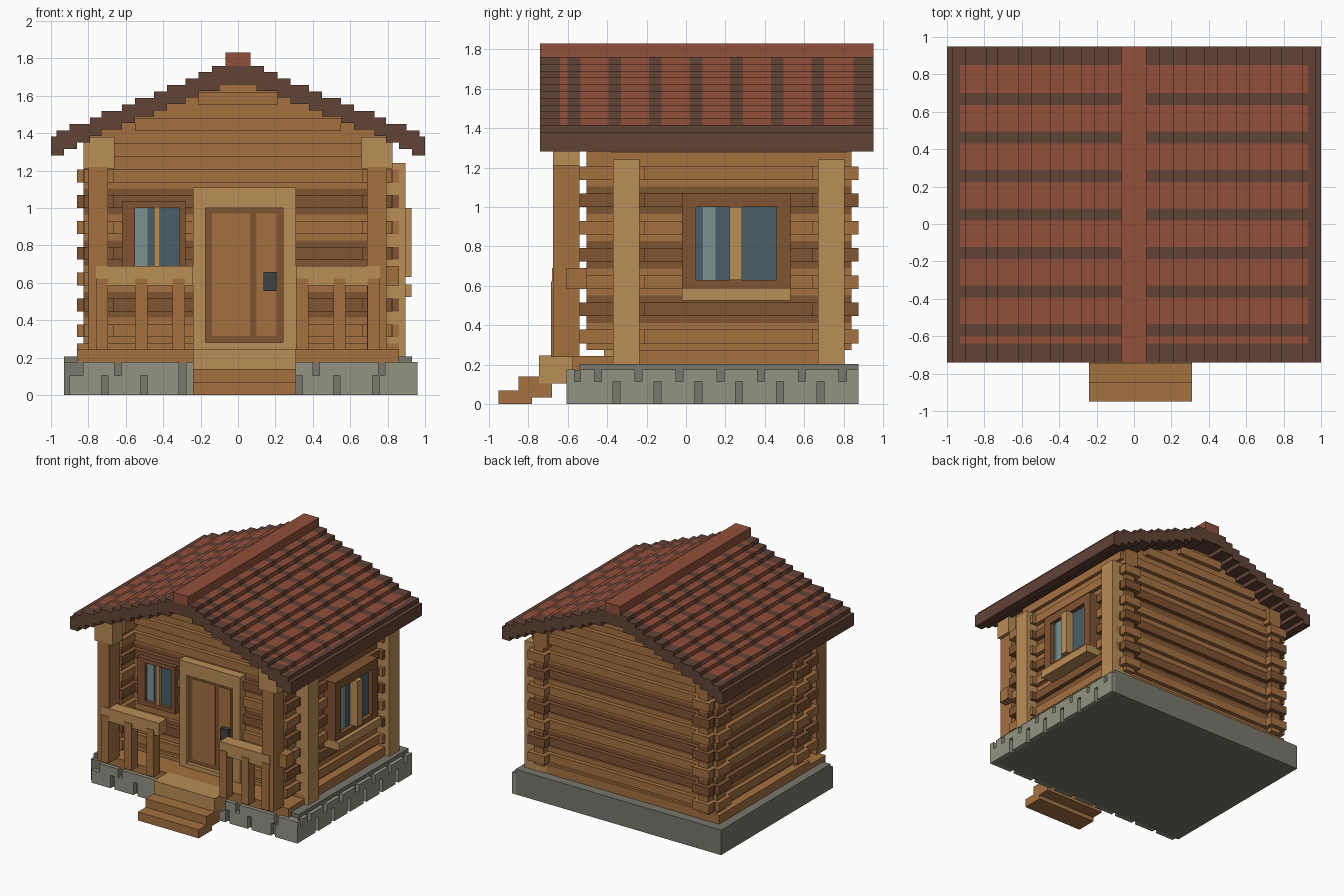
import bpy, bmesh

if "Cube" in bpy.data.objects:
    bpy.data.objects.remove(bpy.data.objects["Cube"])


def material(name, r, g, b):
    m = bpy.data.materials.new(name)
    m.diffuse_color = [((c / 255 + 0.055) / 1.055) ** 2.4 for c in (r, g, b)] + [1]
    m.use_nodes = True
    m.node_tree.nodes["Principled BSDF"].inputs["Base Color"].default_value = m.diffuse_color
    return m


WOOD = material("wood", 164, 113, 64)
LIGHT = material("light_wood", 186, 142, 86)
DARK = material("dark_wood", 128, 84, 50)
STONE = material("stone", 146, 146, 130)
GROUT = material("dark_stone", 120, 120, 108)
RED = material("red_tile", 146, 80, 58)
BROWN = material("dark_tile", 98, 67, 54)
GLASS = material("glass", 72, 96, 105)
PALE = material("pale_glass", 122, 146, 146)
IRON = material("iron", 62, 66, 66)


def finish(name, bm, *mats):
    bmesh.ops.recalc_face_normals(bm, faces=bm.faces)
    me = bpy.data.meshes.new(name)
    bm.to_mesh(me)
    bm.free()
    for m in mats:
        me.materials.append(m)
    ob = bpy.data.objects.new(name, me)
    bpy.context.collection.objects.link(ob)
    return ob


def boxes(name, mat, *specs):
    """One object of boxes, each given as x0, x1, y0, y1, z0, z1."""
    bm = bmesh.new()
    for b in specs:
        vs = bmesh.ops.create_cube(bm, size=1)["verts"]
        for v in vs:
            v.co = [b[2 * i + (v.co[i] > 0)] for i in range(3)]
    return finish(name, bm, mat)


def stairs(xs, zs):
    """Mirrored stepped line from left to right."""
    half, prev = [], None
    for x, z in zip(xs, zs):
        if prev is not None and (prev, z) != half[-1]:
            half.append((prev, z))
        half.append((x, z))
        prev = x
    return [(-x, z) for x, z in reversed(half)] + half


def prism(name, outline, ys, mats, pick=lambda e, s: 0):
    """Outline in x, z swept through the y stations."""
    bm = bmesh.new()
    rings = [[bm.verts.new((x, y, z)) for x, z in outline] for y in ys]
    n = len(outline)
    for s in range(len(ys) - 1):
        for e in range(n):
            f = (e + 1) % n
            face = bm.faces.new((rings[s][e], rings[s][f], rings[s + 1][f], rings[s + 1][e]))
            face.material_index = pick(e, s)
    bm.faces.new(rings[0])
    bm.faces.new(rings[-1])
    return finish(name, bm, *mats)


# roof: stepped slab with dark cross bands and dark eaves
STEP = 0.0345
levels = list(range(11)) + [10, 11]
top = stairs([.14, .21, .28, .38, .45, .55, .62, .73, .79, .90, .93, .97, 1.0],
             [1.76 - STEP * i for i in [0, 1, 2, 3, 4, 5, 6, 7, 8, 9, 10, 10, 11]])
low_x = [.10, .21, .28, .38, .45, .55, .62, .73, .79, .86, .93, 1.0]
low_z = [1.66 - STEP * i for i in range(12)]
low = stairs(low_x, low_z)
roof_ys = [-.74, -.64]
for k in range(7):
    roof_ys += [-.6 + .206 * k, -.535 + .206 * k]
roof_ys += [.85, .95]


def roof_colour(e, s):
    if e >= len(top) - 1 or s % 2 == 0:
        return 0
    return int(max(abs(top[e][0]), abs(top[e + 1][0])) < .935)


prism("roof", top + low[::-1], roof_ys, (BROWN, RED), roof_colour)
boxes("roof_ridge", RED, (-.068, .068, -.74, .95, 1.755, 1.83))

# gable walls: stepped infill under the roof with log bulges
inner = stairs(low_x[:8] + [.79], low_z[:9])
prism("gable", inner + [(.79, 1.24), (-.79, 1.24)], [-.345, .78], (WOOD,))
COURSE = .138
bulges = []
for k in (7, 8, 9):
    z = .275 + COURSE * k
    w = max([x for x, h in zip(low_x, low_z) if h >= z + .1] + [.1])
    bulges.append((-min(w, .82), min(w, .82), -.38, .815, z + .034, z + .103))
boxes("gable_logs", WOOD, *bulges)

# log walls: bulging courses with crossing ends at the corners
for k in range(7):
    z = .275 + COURSE * k
    full, mid = (z, z + COURSE), (z + .034, z + .103)
    parts = [(-.79, .79, -.345, .78) + full, (-.825, .825, -.38, .815) + mid]
    for y0, y1 in ((-.34, -.24), (.67, .775)):
        parts += [(-.825, .825, y0, y1) + full, (-.86, .86, y0 - .03, y1 + .03) + mid]
    for a, b in ((.70, .785), (-.785, -.70)):
        parts += [(a, b, -.505, .84) + full, (a - .035, b + .035, -.54, .875) + mid]
    boxes("log_course", DARK if k % 2 else WOOD, *parts)
boxes("side_plates", WOOD, *[(a, a + .12, -.505, .84, 1.24, 1.37) for a in (.67, -.79)])

# stone base, with raised stones on the front and right only
boxes("foundation", GROUT, (-.93, .93, -.57, .875, 0, .174), (-.93, .93, -.54, .875, .17, .205))


def stones(lo, hi, gaps, z0, z1, place):
    edges = [lo] + [e for g in gaps for e in (g, g + .036)] + [hi]
    return [place(edges[i], edges[i + 1], z0, z1) for i in range(0, len(edges), 2)]


def front_stone(a, b, z0, z1):
    return (a, b, -.605, -.565, z0, z1)


def right_stone(a, b, z0, z1):
    return (.925, .96, a, b, z0, z1)


boxes("front_stones", STONE,
      *stones(-.9, .96, [-.73, -.52, -.315, -.11, .1, .31, .51, .72], 0, .105, front_stone),
      *stones(-.83, .96, [-.66, -.315, .06, .4, .75], .105, .175, front_stone))
boxes("right_stones", STONE,
      *stones(-.57, .875, [-.37 + .207 * k for k in range(6)], 0, .115, right_stone),
      *stones(-.535, .875, [-.465 + .207 * k for k in range(7)], .115, .175, right_stone))

# porch floor, wall sill and steps
boxes("porch_floor", WOOD, (-.86, .86, -.575, -.3, .17, .245))
boxes("wall_sill", WOOD, (-.86, .86, -.37, .80, .2, .276))
boxes("top_step", LIGHT, (-.24, .31, -.745, -.56, .105, .246))
boxes("lower_steps", WOOD, (-.24, .31, -.85, -.68, .035, .14), (-.24, .31, -.95, -.78, 0, .07))

# porch posts, capitals and railings
boxes("porch_posts", WOOD, *[(a, a + .105, -.675, -.54, .24, 1.22) for a in (-.8, .69)])
boxes("post_capitals", LIGHT, *[(a, a + .165, -.675, -.54, 1.21, 1.38) for a in (-.825, .66)])
boxes("railings", LIGHT, (-.76, -.24, -.68, -.575, .585, .69), (.31, .76, -.68, -.575, .585, .69))
boxes("balusters", WOOD, *[(a, a + .066, -.684, -.6, .24, .622)
                           for a in (-.76, -.55, -.35, .31, .51, .692)])
boxes("side_rail_block", WOOD, (.75, .86, -.605, -.505, .585, .69))

# corner pillars on the right wall
boxes("corner_pillars", LIGHT, (.70, .895, -.37, -.235, .205, 1.24),
      (.70, .895, .67, .805, .205, 1.24))

# door
boxes("door_frame", LIGHT, (-.24, -.175, -.415, -.3, .24, 1.11), (.24, .31, -.415, -.3, .24, 1.11),
      (-.175, .24, -.415, -.3, 1.0, 1.11), (-.24, .31, -.415, -.3, .24, .28))
boxes("door", DARK, (-.175, .24, -.385, -.3, .28, 1.0))
boxes("door_panels", WOOD, (-.14, .065, -.39, -.3, .315, .97), (.1, .205, -.39, -.3, .315, .97))
boxes("door_handle", IRON, (.137, .205, -.425, -.38, .555, .657))

# front window
boxes("front_window_frame", DARK, (-.62, -.55, -.415, -.3, .65, 1.035),
      (-.315, -.28, -.415, -.3, .65, 1.035), (-.55, -.315, -.415, -.3, 1.0, 1.035),
      (-.55, -.315, -.415, -.3, .65, .69))
boxes("front_window_glass", GLASS, (-.55, -.315, -.388, -.3, .69, 1.0))
boxes("front_window_shine", PALE, (-.55, -.485, -.391, -.3, .69, 1.0))
boxes("front_window_mullion", LIGHT, (-.45, -.418, -.415, -.3, .69, 1.0))

# right window
boxes("right_window_frame", DARK, (.77, .895, -.02, .05, .59, 1.07), (.77, .895, .46, .53, .59, 1.07),
      (.77, .895, .05, .46, 1.0, 1.07), (.77, .895, .05, .46, .59, .63))
boxes("right_window_glass", GLASS, (.77, .86, .05, .46, .63, 1.0))
boxes("right_window_shine", PALE, (.77, .863, .085, .15, .63, 1.0))
boxes("right_window_mullion", LIGHT, (.77, .928, .22, .285, .63, 1.0))
boxes("right_window_sill", LIGHT, (.77, .928, -.02, .53, .525, .59))
